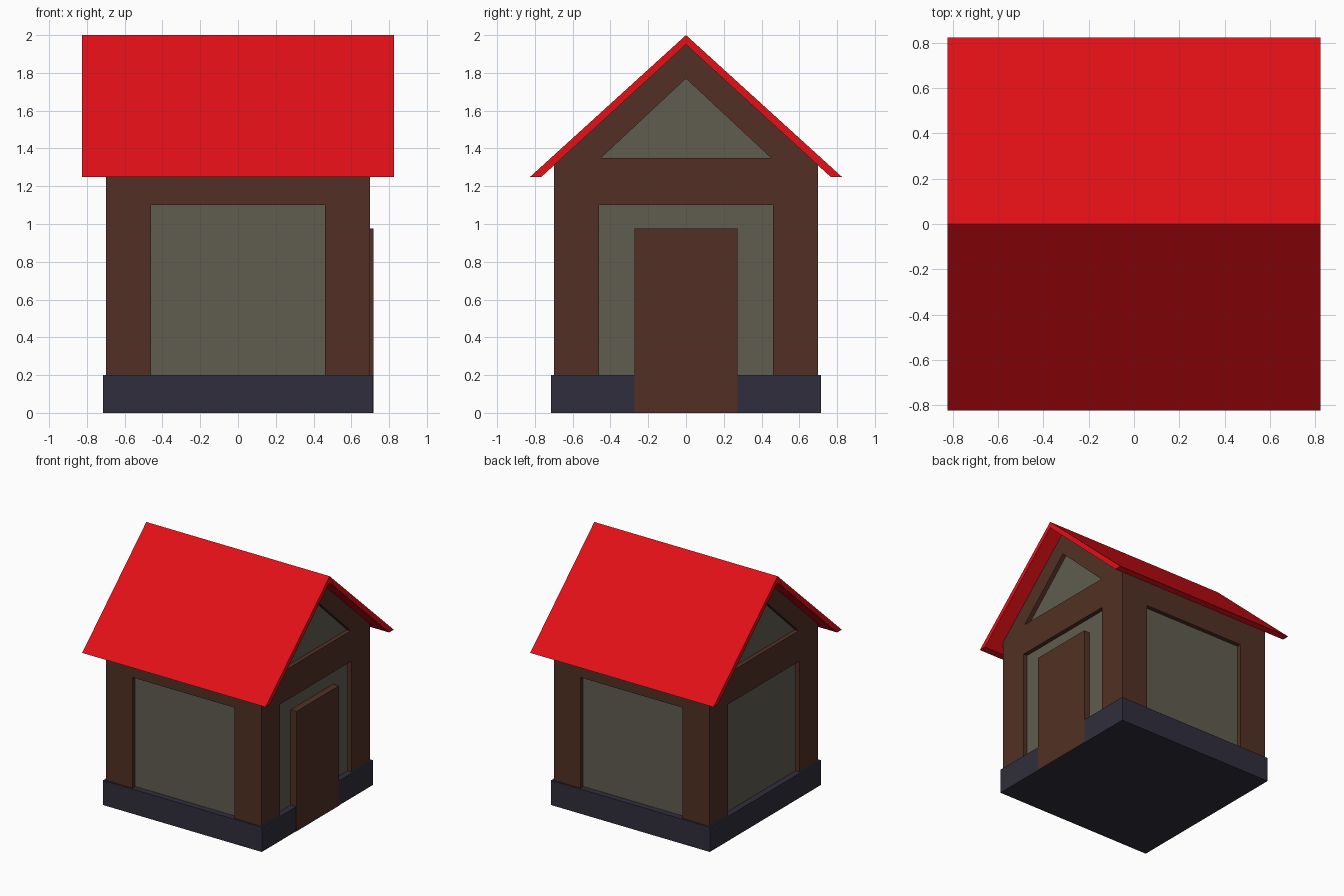
import bpy
from math import pi
from mathutils import Matrix

if "Cube" in bpy.data.objects:
    bpy.data.objects.remove(bpy.data.objects["Cube"])


def material(name, rgb):
    m = bpy.data.materials.new(name)
    m.diffuse_color = (*rgb, 1)
    m.use_nodes = True
    m.node_tree.nodes["Principled BSDF"].inputs["Base Color"].default_value = m.diffuse_color
    return m


RED = material("red", (0.76, 0.005, 0.008))
WOOD = material("wood", (0.085, 0.03, 0.018))
PLASTER = material("plaster", (0.115, 0.11, 0.08))
STONE = material("stone", (0.03, 0.027, 0.045))

# local xy profile -> y, z of the right side; local depth -> x
SIDE = Matrix(((0, 0, 1, 0), (1, 0, 0, 0), (0, 1, 0, 0), (0, 0, 0, 1)))


def mirrored(half):
    """Close a half outline (running top to bottom) by mirroring it."""
    return half + [(-x, z) for x, z in reversed(half) if x > 0]


def prism(name, outlines, near, far, mat, turn=0):
    """Extrude filled outlines (inner ones are holes) from near to far along x, turned about z."""
    cu = bpy.data.curves.new(name, 'CURVE')
    cu.dimensions = '2D'
    cu.fill_mode = 'BOTH'
    cu.extrude = (far - near) / 2
    for pts in outlines:
        sp = cu.splines.new('POLY')
        sp.points.add(len(pts) - 1)
        for p, (x, z) in zip(sp.points, pts):
            p.co = (x, z, 0, 1)
        sp.use_cyclic_u = True
        sp.use_smooth = False
    ob = bpy.data.objects.new(name, cu)
    bpy.context.collection.objects.link(ob)
    ob.matrix_world = (Matrix.Rotation(turn * pi / 2, 4, 'Z') @ SIDE
                       @ Matrix.Translation((0, 0, (near + far) / 2)))
    cu.materials.append(mat)
    bpy.ops.object.select_all(action='DESELECT')
    ob.select_set(True)
    bpy.context.view_layer.objects.active = ob
    bpy.ops.object.convert(target='MESH')
    return bpy.context.object


def rect(half, low, high):
    return mirrored([(half, high), (half, low)])


# stone base
prism("base", [rect(0.715, 0, 0.2)], -0.715, 0.715, STONE)

# plaster body, seen through the openings of the timber frame
prism("body", [mirrored([(0, 1.94), (0.665, 1.33), (0.665, 0.2)])], -0.665, 0.665, PLASTER)

# timber frames: legs around a wide opening, gables with a triangular opening
legs = [(0.7, 0.2), (0.46, 0.2), (0.46, 1.1)]
inner_legs = [(0.665, 0.2), (0.46, 0.2), (0.46, 1.1)]
window = [(0, 1.77), (0.45, 1.35), (-0.45, 1.35)]
for turn, side in ((0, "right"), (2, "left")):
    prism(side + "_gable_frame",
          [mirrored([(0, 1.95), (0.7, 1.31)] + legs), window], 0.665, 0.7, WOOD, turn)
for turn, side in ((1, "back"), (3, "front")):
    prism(side + "_wall_frame",
          [mirrored([(0.665, 1.31)] + inner_legs)], 0.665, 0.7, WOOD, turn)

# door
prism("door", [rect(0.273, 0, 0.975)], 0.665, 0.718, WOOD)

# roof: thin folded slab with level eaves
prism("roof", [[(0, 2), (0.825, 1.25), (0.765, 1.25), (0, 1.95),
                (-0.765, 1.25), (-0.825, 1.25)]], -0.825, 0.825, RED)
